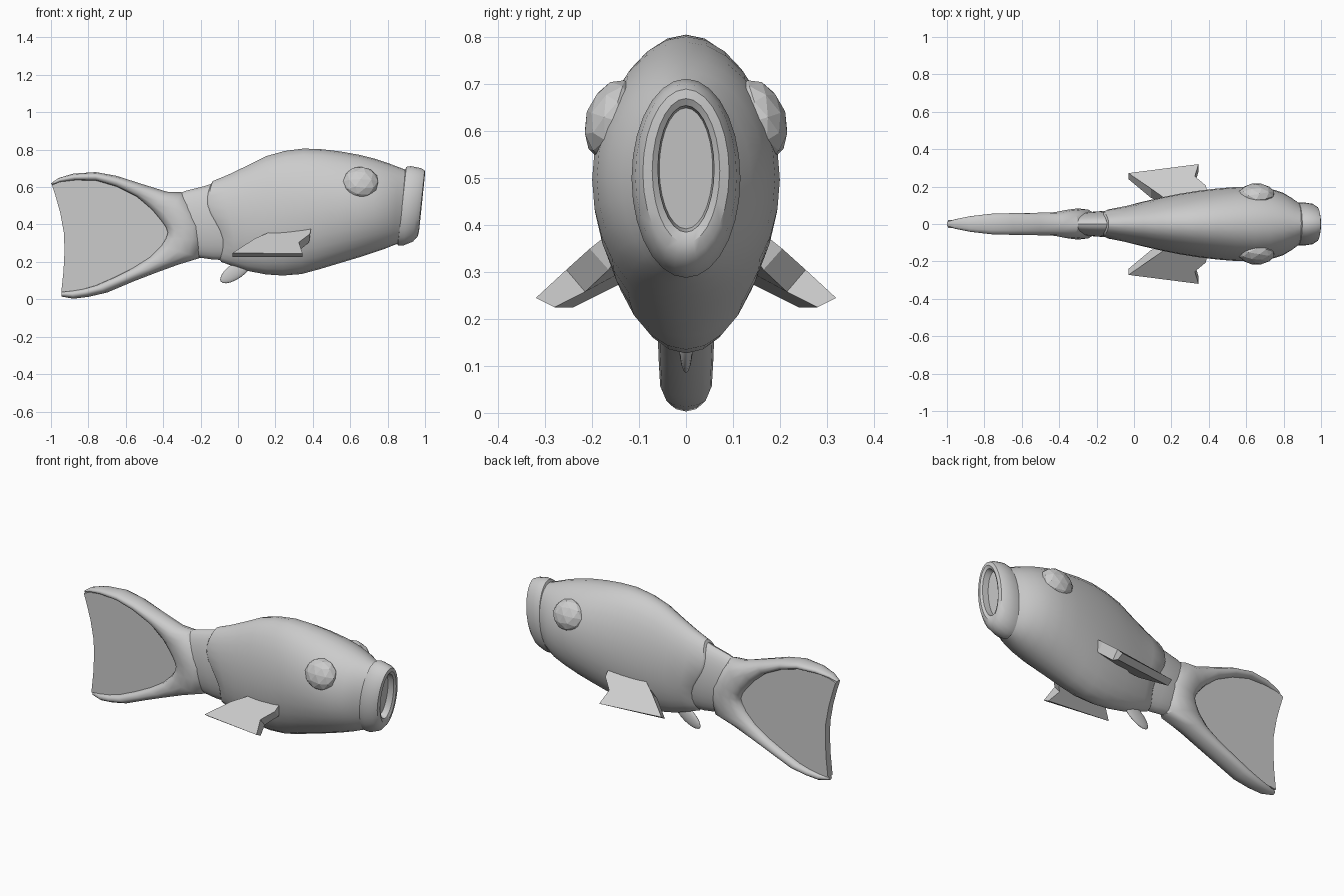
import bpy, bmesh
from math import sin, cos, pi, radians
from mathutils import Vector


def finish(bm, name, smooth=35):
    bmesh.ops.recalc_face_normals(bm, faces=bm.faces)
    me = bpy.data.meshes.new(name)
    bm.to_mesh(me)
    bm.free()
    ob = bpy.data.objects.new(name, me)
    bpy.context.collection.objects.link(ob)
    if smooth:
        bpy.ops.object.select_all(action='DESELECT')
        ob.select_set(True)
        bpy.context.view_layer.objects.active = ob
        bpy.ops.object.shade_smooth_by_angle(angle=radians(smooth))
    return ob


def loft(name, rings, smooth=35):
    """Skin a list of closed point loops and cap both ends."""
    bm = bmesh.new()
    vs = [[bm.verts.new(p) for p in r] for r in rings]
    n = len(vs[0])
    for a, b in zip(vs, vs[1:]):
        for i in range(n):
            j = (i + 1) % n
            bm.faces.new((a[i], a[j], b[j], b[i]))
    bm.faces.new(vs[0])
    bm.faces.new(vs[-1])
    return finish(bm, name, smooth)


def oval(xt, zt, xb, zb, w, wave=0.0, n=28):
    """Upright oval across the body: top point, bottom point, half width."""
    pts = []
    for i in range(n):
        a = 2 * pi * i / n
        s = sin(a)
        f = (s + 1) / 2
        pts.append((xb + (xt - xb) * f - wave * sin(pi * s), w * cos(a), zb + (zt - zb) * f))
    return pts


# Body
loft("body", [oval(*s) for s in [
    (-.145, .615, -.10, .215, .070, .03),
    (-.135, .632, -.09, .200, .080, .03),
    (-.05, .667, -.03, .178, .097, .015),
    (.05, .715, .05, .152, .120),
    (.15, .765, .15, .133, .143),
    (.25, .793, .24, .127, .162),
    (.35, .806, .34, .135, .178),
    (.45, .802, .44, .162, .190),
    (.55, .790, .54, .192, .198),
    (.65, .772, .64, .222, .200),
    (.73, .752, .72, .248, .190),
    (.80, .729, .79, .272, .168),
    (.86, .706, .83, .288, .138),
    (.91, .688, .87, .302, .105)]])

# Lips with a recessed mouth
loft("lips", [oval(*s) for s in [
    (.885, .67, .845, .32, .095),
    (.900, .708, .855, .288, .114),
    (.925, .712, .885, .288, .116),
    (.975, .702, .935, .308, .108),
    (.998, .690, .960, .335, .092),
    (1.00, .670, .968, .362, .072),
    (.990, .655, .962, .385, .060),
    (.955, .650, .925, .392, .057)]])

# Tail stem joining body and tail
loft("tail_stem", [oval(*s) for s in [
    (-.34, .555, -.26, .235, .050),
    (-.28, .580, -.20, .222, .064),
    (-.19, .602, -.13, .212, .070),
    (-.10, .630, -.06, .210, .072)]])

# Tail: thick rounded rim; each station is outer x,z, inner x,z, half thickness
stations = [
    (-1.0, .62, -.995, .612, .012),
    (-.96, .648, -.95, .628, .026),
    (-.88, .672, -.87, .637, .042),
    (-.76, .680, -.76, .635, .055),
    (-.65, .660, -.65, .603, .058),
    (-.50, .612, -.54, .548, .060),
    (-.38, .575, -.46, .480, .063),
    (-.295, .572, -.41, .420, .076),
    (-.225, .475, -.385, .385, .082),
    (-.18, .400, -.375, .355, .082),
    (-.178, .320, -.385, .325, .080),
    (-.20, .222, -.41, .285, .074),
    (-.32, .185, -.47, .225, .063),
    (-.43, .145, -.56, .168, .060),
    (-.56, .095, -.66, .118, .058),
    (-.70, .036, -.76, .074, .055),
    (-.80, .013, -.83, .054, .045),
    (-.88, .003, -.89, .044, .034),
    (-.945, .015, -.945, .038, .014)]
profile = [(.12, .62), (.32, .93), (.55, 1), (.8, .92), (.96, .68), (1, .4)]
rim = []
for ox, oz, ix, iz, t in stations:
    def at(f, y):
        return (ox + (ix - ox) * f, y, oz + (iz - oz) * f)
    rim.append([at(0, 0)] + [at(f, t * k) for f, k in profile]
               + [at(f, -t * k) for f, k in reversed(profile)])
loft("tail_rim", rim, 45)

# Tail: recessed web with a concave rear edge
web = [(s[2], s[3]) for s in stations]
web += [(-.933, .15), (-.928, .25), (-.93, .35), (-.95, .46), (-.975, .55)]
loft("tail_web", [[(x, -.022, z) for x, z in web], [(x, .022, z) for x, z in web]])

# Paired side fins and eyes
for side, label in ((-1, "right"), (1, "left")):
    upper = [(.39, .17, .378), (.385, .205, .350), (.325, .255, .305), (.345, .320, .245),
             (-.03, .272, .247), (.09, .19, .325), (.19, .12, .368)]
    lower = [(.385, .14, .345), (.380, .165, .305), (.325, .215, .258), (.345, .280, .225),
             (-.03, .240, .225), (.09, .14, .275), (.19, .10, .32)]
    loft("side_fin_" + label, [[(x, side * y, z) for x, y, z in p] for p in (upper, lower)], 0)

    bm = bmesh.new()
    bmesh.ops.create_icosphere(bm, subdivisions=2, radius=1)
    eye = finish(bm, "eye_" + label, 0)
    eye.scale = (.098, .056, .088)
    eye.rotation_euler = (side * radians(18), 0, 0)
    eye.location = (.655, side * .158, .625)

# Small belly fin
bm = bmesh.new()
bmesh.ops.create_uvsphere(bm, u_segments=16, v_segments=10, radius=1)
fin = finish(bm, "belly_fin")
fin.scale = (.10, .015, .042)
fin.rotation_euler = (0, radians(-35), 0)
fin.location = (-.01, 0, .152)
